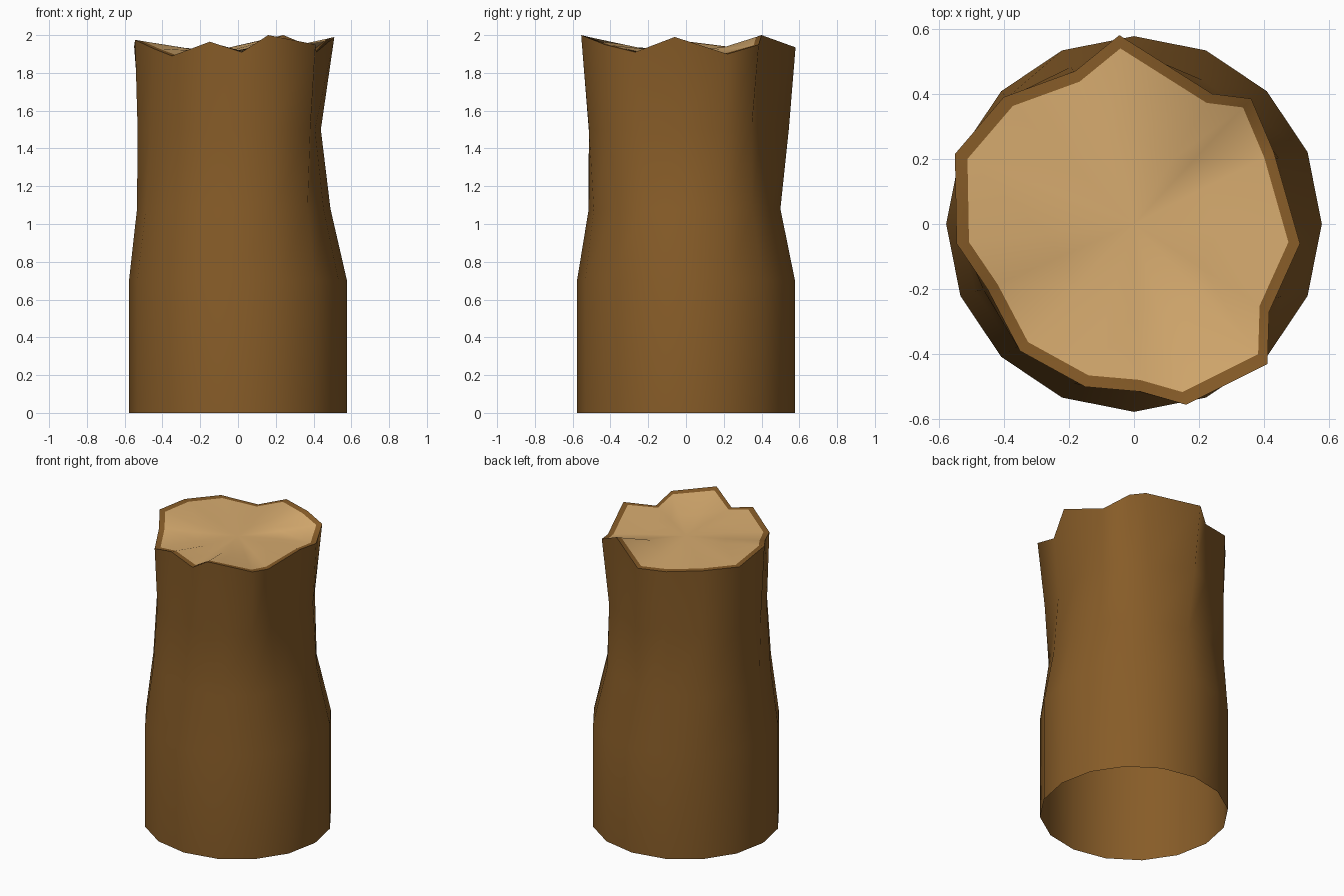
import bpy, bmesh, math

if "Cube" in bpy.data.objects:
    bpy.data.objects.remove(bpy.data.objects["Cube"])

N = 16
BASE_R = 0.577

def material(name, rgb):
    m = bpy.data.materials.new(name)
    m.diffuse_color = (*rgb, 1)
    m.use_nodes = True
    m.node_tree.nodes["Principled BSDF"].inputs["Base Color"].default_value = m.diffuse_color
    return m

bark = material("brown bark", (0.242, 0.107, 0.021))
wood = material("pale cut wood", (0.68, 0.41, 0.16))

# Jagged rim, counter-clockwise from +x
rim = [(.51, -.06, 1.99), (.43, .22, 1.90), (.36, .385, 1.95), (.24, .40, 2.0),
       (-.045, .58, 1.935), (-.18, .47, 1.905), (-.40, .39, 1.94), (-.55, .215, 1.94),
       (-.545, -.06, 1.975), (-.45, -.20, 1.93), (-.35, -.39, 1.89), (-.15, -.50, 1.965),
       (.02, -.515, 1.91), (.16, -.555, 2.0), (.41, -.43, 1.95), (.415, -.27, 1.91)]
# Radii of the two uneven rings between the straight base and the rim
waist_r = [.49, .49, .49, .49, .50, .52, .55, .55, .535, .53, .53, .525, .515, .52, .525, .505]
neck_r = [.44, .465, .48, .45, .545, .50, .55, .555, .533, .505, .505, .51, .515, .54, .55, .47]

def ring(radii, z, twist):
    """Ring whose corners drift from even spacing towards the rim corners."""
    pts = []
    for i in range(N):
        a = 2 * math.pi * i / N
        top = math.atan2(rim[i][1], rim[i][0])
        d = (top - a + math.pi) % (2 * math.pi) - math.pi
        a += d * twist
        pts.append((radii[i] * math.cos(a), radii[i] * math.sin(a), z))
    return pts

def inset(scale, keep):
    """Copy of the rim pulled inwards and flattened."""
    return [(x * scale, y * scale, 1.92 + (z - 1.92) * keep) for x, y, z in rim]

def build(name, rings, mat, centre=None):
    bm = bmesh.new()
    vs = [[bm.verts.new(p) for p in r] for r in rings]
    for lo, hi in zip(vs, vs[1:]):
        for i in range(N):
            j = (i + 1) % N
            bm.faces.new((lo[i], lo[j], hi[j], hi[i]))
    if centre:
        c = bm.verts.new(centre)
        for i in range(N):
            bm.faces.new((vs[-1][i], vs[-1][(i + 1) % N], c))
    for f in bm.faces:
        f.smooth = True
    me = bpy.data.meshes.new(name)
    bm.to_mesh(me)
    bm.free()
    me.materials.append(mat)
    ob = bpy.data.objects.new(name, me)
    bpy.context.collection.objects.link(ob)
    return ob

# Trunk wall, open underneath
build("trunk", [ring([BASE_R] * N, 0, 0), ring([BASE_R] * N, 0.7, 0),
                ring(waist_r, 1.08, 0.35), ring(neck_r, 1.5, 0.7), rim], bark)
# Thin bark edge around the cut
build("bark_rim", [rim, inset(0.93, 0.88)], bark)
# Uneven cut surface
build("cut_top", [inset(0.93, 0.88), inset(0.5, 0.2)], wood, (0, 0, 1.92))
